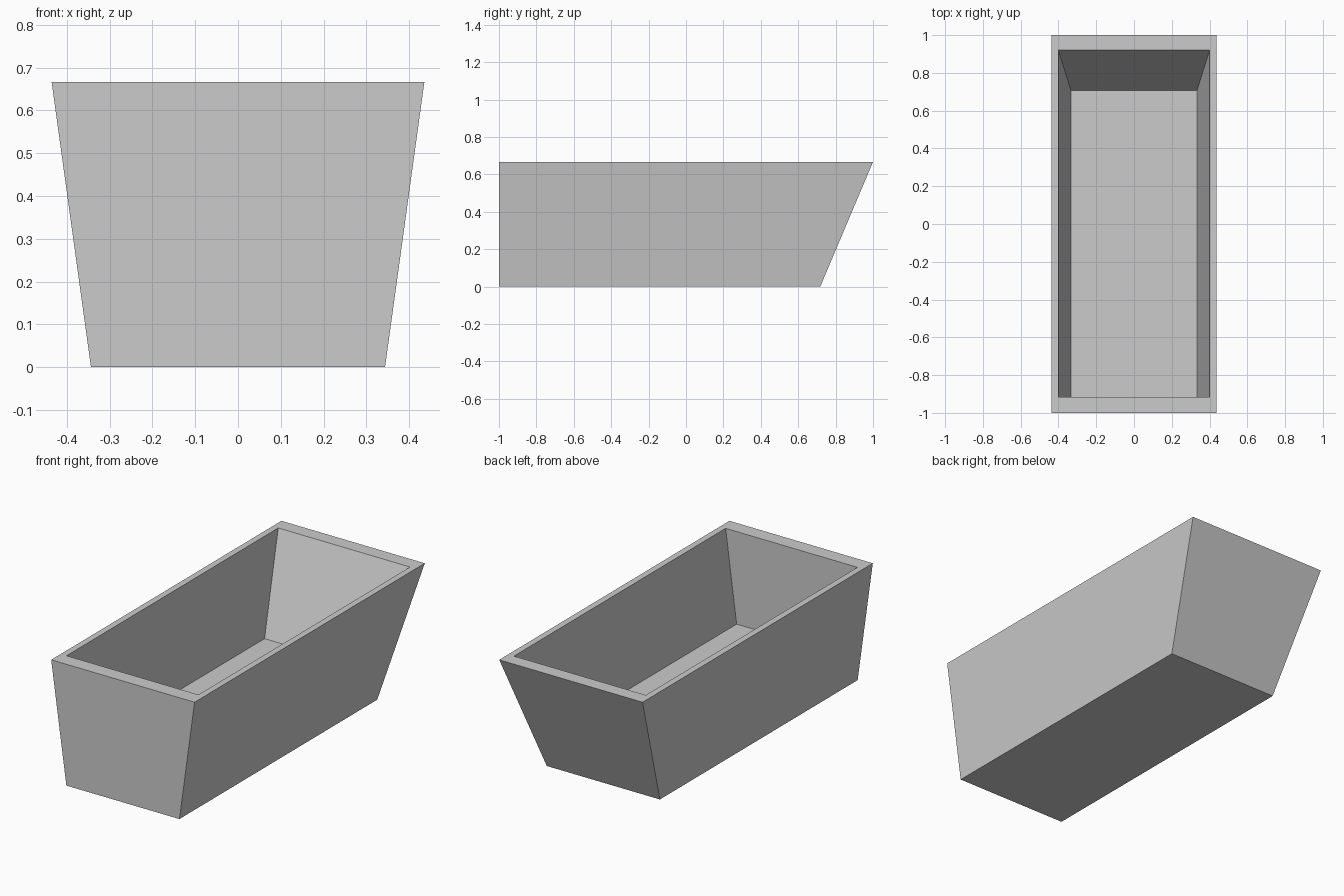
import bpy, bmesh

if "Cube" in bpy.data.objects:
    bpy.data.objects.remove(bpy.data.objects["Cube"])

# Each loop: half width, front y, back y, height
LOOPS = [
    (0.344, -1.0, 0.718, 0.0),      # outer base
    (0.436, -1.0, 1.0, 0.667),      # outer rim
    (0.401, -0.917, 0.922, 0.667),  # inner rim
    (0.334, -0.917, 0.708, 0.158),  # inner floor
]


def add_loop(bm, w, front, back, z):
    return [bm.verts.new(p) for p in
            ((-w, front, z), (w, front, z), (w, back, z), (-w, back, z))]


# Open tapered trough with a raked back wall
bm = bmesh.new()
rings = [add_loop(bm, *loop) for loop in LOOPS]
for a, b in zip(rings, rings[1:]):
    for i in range(4):
        j = (i + 1) % 4
        bm.faces.new((a[i], a[j], b[j], b[i]))

# Underside and inside floor
bm.faces.new(rings[0][::-1])
bm.faces.new(rings[-1])
bmesh.ops.recalc_face_normals(bm, faces=bm.faces)

mesh = bpy.data.meshes.new("trough")
bm.to_mesh(mesh)
bm.free()
bpy.context.collection.objects.link(bpy.data.objects.new("trough", mesh))
